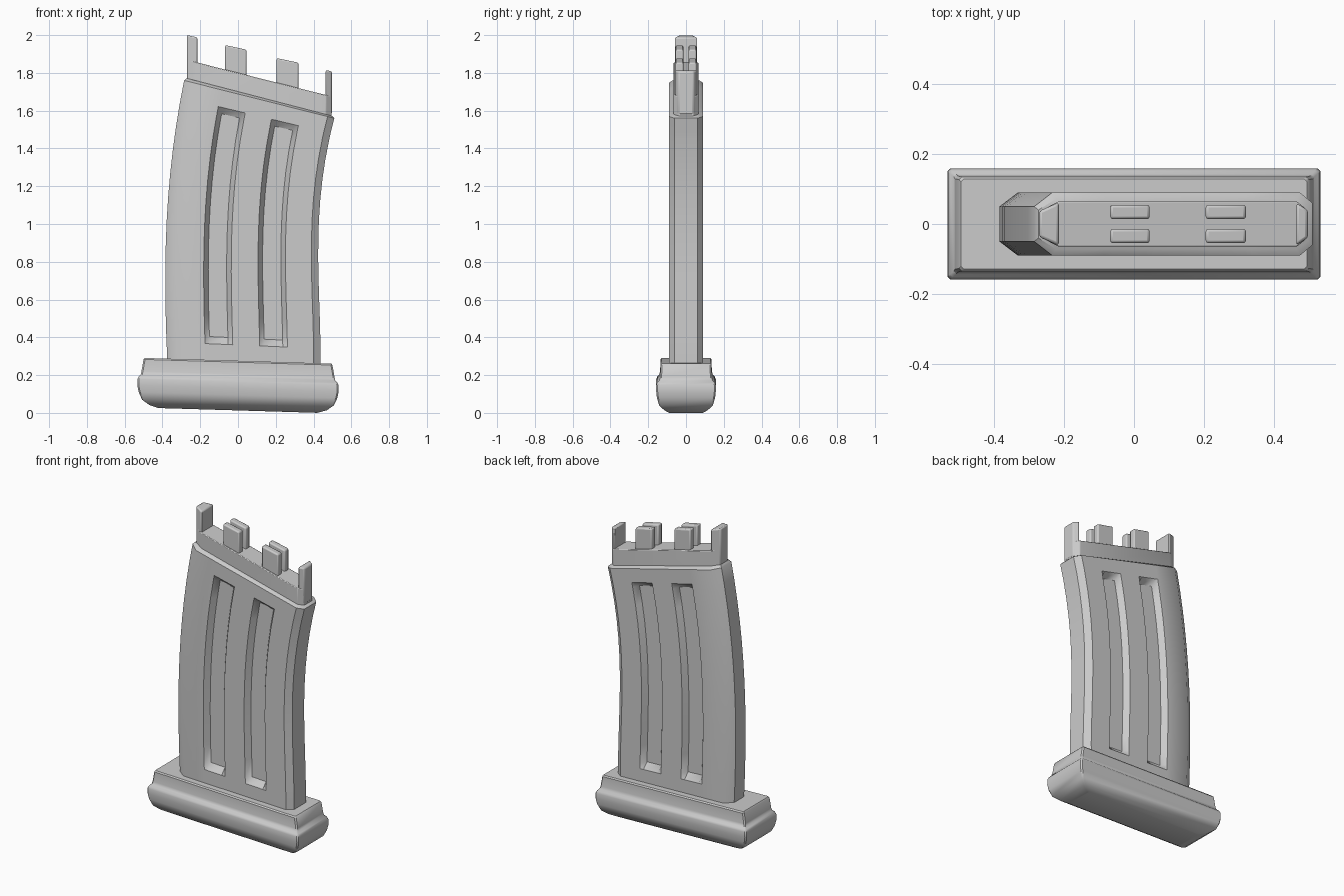
import bpy, bmesh
from math import radians
from mathutils import Vector

if "Cube" in bpy.data.objects:
    bpy.data.objects.remove(bpy.data.objects["Cube"], do_unlink=True)

grey = bpy.data.materials.new("plain grey")
grey.use_nodes = True
GREY = (0.6, 0.6, 0.6, 1)
grey.diffuse_color = GREY
grey.node_tree.nodes["Principled BSDF"].inputs["Base Color"].default_value = GREY


def loft(name, rings, bevel=0, angle=35):
    """Skin a stack of equal-length rings and cap both ends."""
    bm = bmesh.new()
    loops = [[bm.verts.new(p) for p in ring] for ring in rings]
    n = len(loops[0])
    for a, b in zip(loops, loops[1:]):
        for i in range(n):
            j = (i + 1) % n
            bm.faces.new((a[i], a[j], b[j], b[i]))
    bm.faces.new(loops[0][::-1])
    bm.faces.new(loops[-1])
    bmesh.ops.recalc_face_normals(bm, faces=bm.faces)
    mesh = bpy.data.meshes.new(name)
    bm.to_mesh(mesh)
    bm.free()
    mesh.materials.append(grey)
    ob = bpy.data.objects.new(name, mesh)
    bpy.context.collection.objects.link(ob)
    if bevel:
        mod = ob.modifiers.new("rounded edges", "BEVEL")
        mod.width = bevel
        mod.segments = 2
        mod.limit_method = "ANGLE"
    bpy.ops.object.select_all(action="DESELECT")
    ob.select_set(True)
    bpy.context.view_layer.objects.active = ob
    bpy.ops.object.shade_smooth_by_angle(angle=radians(angle))
    return ob


def curve(values, t):
    """Smooth curve through evenly spaced values, t from 0 to 1."""
    last = len(values) - 1
    total = 0
    for i, v in enumerate(values):
        for j in range(len(values)):
            if j != i:
                v *= (t * last - j) / (i - j)
        total += v
    return total


# Base: slightly tilted rectangular sections with a rounded lip
def base_ring(hx, hy, z, c=0.008):
    pts = [(-hx + c, -hy), (hx - c, -hy), (hx, -hy + c), (hx, hy - c),
           (hx - c, hy), (-hx + c, hy), (-hx, hy - c), (-hx, -hy + c)]
    return [(x, y, z - 0.03 * x) for x, y in pts]


base_profile = [(.42, .09, .013), (.47, .115, .028), (.508, .142, .055), (.526, .154, .095),
                (.533, .158, .13), (.532, .158, .163), (.525, .152, .177), (.515, .142, .187),
                (.511, .137, .205), (.5, .135, .268), (.494, .129, .276)]
loft("base_plate", [base_ring(*p) for p in base_profile])

# Body: curved shell with two sunken grooves on each broad side
LEFT_EDGE = (-.375, -.385, -.377, -.345, -.285)
RIGHT_EDGE = (.437, .43, .425, .447, .51)
GROOVES = ((.25, .43), (.605, .785))
WALL = .03
columns = [(0, .05, False), (.065, .09, False)]
for a, b in GROOVES:
    columns += [(a, .09, False), (a + WALL, .09, True), (b - WALL, .09, True), (b, .09, False)]
columns += [(.955, .09, False), (1, .06, False)]


def body_ring(t):
    a = Vector((curve(LEFT_EDGE, t), 0, .295 + 1.465 * t))
    b = Vector((curve(RIGHT_EDGE, t), 0, .27 + 1.29 * t))
    sunk = .08 < t < .92
    front = []
    for u, half, groove in columns:
        p = a.lerp(b, u)
        p.y = -half + (.035 if groove and sunk else 0)
        front.append(p)
    return front + [Vector((p.x, -p.y, p.z)) for p in reversed(front)]


stations = [-.03, .055, .082] + [.082 + .833 * i / 10 for i in range(1, 11)] + [.938, 1]
rings = [body_ring(t) for t in stations]
rings.append([Vector((.11 + (p.x - .11) * .97, p.y * .8, p.z + .012)) for p in rings[-1]])
loft("body", rings, angle=38)


# Neck: tilted collar with tapered ends
def slope(x, z):
    return z - .253 * (x + .215)


neck_outline = [(-.27, -.036), (-.215, -.065), (.465, -.065), (.495, -.04),
                (.495, .04), (.465, .065), (-.215, .065), (-.27, .036)]
loft("neck", [[(x, y, slope(x, z)) for x, y in neck_outline] for z in (1.70, 1.855)], bevel=.004)


# End prongs and paired tabs along the neck
def post(name, x_out, x_in, y_out, y_in, bottom, top_out, top_in):
    pts = [(x_out, y_out[0]), (x_in, y_in[0]), (x_in, y_in[1]), (x_out, y_out[1])]
    tops = (top_out, top_in, top_in, top_out)
    loft(name, [[(x, y, bottom) for x, y in pts],
                [(x, y, z) for (x, y), z in zip(pts, tops)]], bevel=.008)


post("tall_end_prong", -.271, -.215, (-.037, .037), (-.062, .062), 1.75, 2, 1.988)
post("short_end_prong", .497, .464, (-.04, .04), (-.06, .06), 1.58, 1.808, 1.815)
for label, x0, x1, z in (("upper", -.068, .045, 1.947), ("lower", .205, .32, 1.878)):
    for side, y in (("front", (-.055, -.014)), ("back", (.014, .055))):
        post(f"{label}_{side}_tab", x0, x1, y, y, z - .22, z, z - .024)
